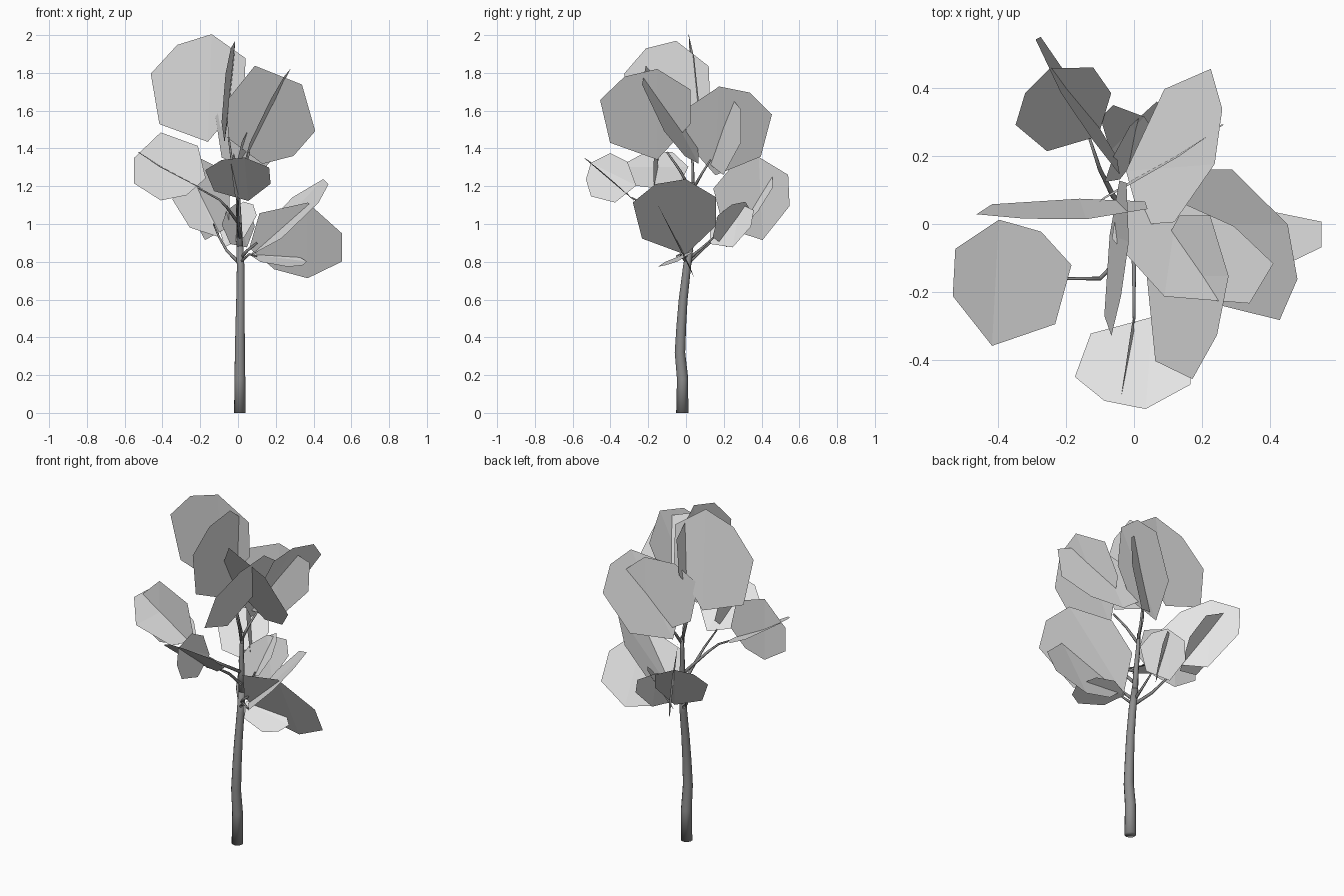
import bpy, bmesh, math
from mathutils import Vector

if "Cube" in bpy.data.objects:
    bpy.data.objects.remove(bpy.data.objects["Cube"])


def material(name, grey):
    m = bpy.data.materials.new(name)
    m.diffuse_color = (grey, grey, grey, 1)
    m.use_nodes = True
    m.node_tree.nodes["Principled BSDF"].inputs["Base Color"].default_value = m.diffuse_color
    return m


BARK = material("bark grey", 0.27)
LEAF = material("leaf light grey", 0.8)


def finish(name, bm, mat, smooth):
    me = bpy.data.meshes.new(name)
    for f in bm.faces:
        f.smooth = smooth
    bm.to_mesh(me)
    bm.free()
    me.materials.append(mat)
    ob = bpy.data.objects.new(name, me)
    bpy.context.collection.objects.link(ob)
    return ob


def tube(name, pts, r0, r1, sides=6):
    """Tapered limb following a path."""
    pts = [Vector(p) for p in pts]
    bm = bmesh.new()
    rings = []
    for i, p in enumerate(pts):
        d = (pts[min(i + 1, len(pts) - 1)] - pts[max(i - 1, 0)]).normalized()
        if name == "trunk" and i == 0:
            d = Vector((0, 0, 1))
        a = d.cross(Vector((0.3, 1, 0.1))).normalized()
        b = d.cross(a)
        r = r0 + (r1 - r0) * i / (len(pts) - 1)
        rings.append([bm.verts.new(p + r * (math.cos(t) * a + math.sin(t) * b))
                      for t in (2 * math.pi * k / sides for k in range(sides))])
    for lo, hi in zip(rings, rings[1:]):
        for k in range(sides):
            n = (k + 1) % sides
            bm.faces.new((lo[k], lo[n], hi[n], hi[k]))
    bm.faces.new(rings[0][::-1])
    bm.faces.new(rings[-1])
    bmesh.ops.recalc_face_normals(bm, faces=bm.faces)
    finish(name, bm, BARK, True)


# Shared seven-sided leaf outline, folded very slightly along its middle
OUTLINE = [(-1, .35), (-.46, .85), (.26, 1), (1, .5), (1, -.25), (.26, -1), (-.78, -.6)]


def leaf(name, centre, u, v, fold=0.008):
    c, u, v = Vector(centre), Vector(u), Vector(v)
    n = u.cross(v).normalized()
    if n.z < 0:
        n = -n
    bm = bmesh.new()
    vs = [bm.verts.new(c + a * u + b * v - n * fold * (0.5 - abs(a - .26)))
          for a, b in OUTLINE]
    bm.faces.new([vs[i] for i in (2, 3, 4, 5)])
    bm.faces.new([vs[i] for i in (5, 6, 0, 1, 2)])
    finish(name, bm, LEAF, False)


# Trunk
tube("trunk", [(.01, -.02, 0), (.01, -.018, .18), (.01, -.032, .32), (.011, -.025, .46),
               (.013, -.015, .6), (.014, .005, .77), (.01, .02, .88)], .032, .019, 10)
tube("upper_trunk", [(.01, .02, .87), (.006, .025, 1.0), (.0, .035, 1.14), (.0, .04, 1.22)],
     .018, .009)

# Branches
tube("upper_left_branch", [(0, .038, 1.2), (-.03, .035, 1.32), (-.05, .02, 1.46)], .009, .005)
tube("upper_right_branch", [(0, .035, 1.16), (.03, -.03, 1.28), (.06, -.1, 1.38)], .009, .005)
tube("upper_back_branch", [(0, .035, 1.18), (.02, .08, 1.26), (.05, .13, 1.34)], .009, .005)
tube("front_branch", [(.01, .01, .93), (0, -.08, 1.02), (0, -.17, 1.08), (0, -.29, 1.14)], .01, .004)
tube("left_branch", [(.005, .01, 1.0), (-.06, -.12, 1.09), (-.1, -.16, 1.13), (-.21, -.16, 1.19)], .01, .004)
tube("back_left_branch", [(.01, .01, .79), (-.06, .08, .86), (-.1, .16, .93), (-.13, .25, 1.0)], .01, .004)
tube("right_branch", [(.015, .01, .82), (.05, -.02, .86), (.1, -.05, .9)], .01, .005)
tube("back_branch", [(.01, .02, .82), (.005, .08, .87), (0, .16, .94)], .009, .004)
tube("low_right_branch", [(.015, 0, .8), (.06, -.03, .84), (.1, -.05, .83)], .008, .004)

# Leaves: centre, half width vector, half length vector
leaf("upper_left_leaf_a", (-.215, .045, 1.715), (.25, .012, .02), (.01, -.03, .285))
leaf("upper_left_leaf_b", (-.052, -.1, 1.7), (.018, .225, 0), (.028, -.01, .27))
leaf("upper_right_leaf_a", (.15, -.215, 1.58), (.015, .24, .01), (.12, 0, .24))
leaf("upper_right_leaf_b", (.17, -.09, 1.58), (-.23, .08, 0), (.02, .14, -.26))
leaf("upper_back_leaf_a", (.12, .225, 1.495), (-.065, -.225, 0), (.13, .01, .235))
leaf("upper_back_leaf_b", (.07, .17, 1.49), (.19, .12, 0), (.01, 0, .23))
leaf("left_leaf_a", (-.36, -.175, 1.28), (-.17, .01, .1), (.01, .185, 0))
leaf("left_leaf_b", (-.36, -.155, 1.305), (-.19, .012, 0), (0, 0, -.18))
leaf("front_leaf_a", (0, -.405, 1.24), (.17, 0, 0), (-.01, -.135, .115))
leaf("front_leaf_b", (-.015, -.4, 1.235), (0, .06, .11), (-.018, -.12, .06))
leaf("right_leaf_a", (.28, -.06, 1.04), (-.085, .22, 0), (.19, 0, .2))
leaf("right_leaf_b", (.305, -.055, .92), (.245, .01, -.02), (0, .1, -.2))
leaf("right_leaf_c", (.21, -.05, .815), (0, .09, .04), (.155, -.02, -.02))
leaf("back_left_leaf_a", (-.205, .335, 1.09), (.12, .075, .02), (-.07, .1, .16))
leaf("back_left_leaf_b", (-.16, .345, 1.13), (-.12, .2, .02), (-.02, -.01, .22))
leaf("back_leaf_a", (0, .24, 1.0), (-.085, .085, 0), (.05, .05, .12))
leaf("back_leaf_b", (.0, .235, .985), (.08, .115, .03), (-.03, .02, .115))
